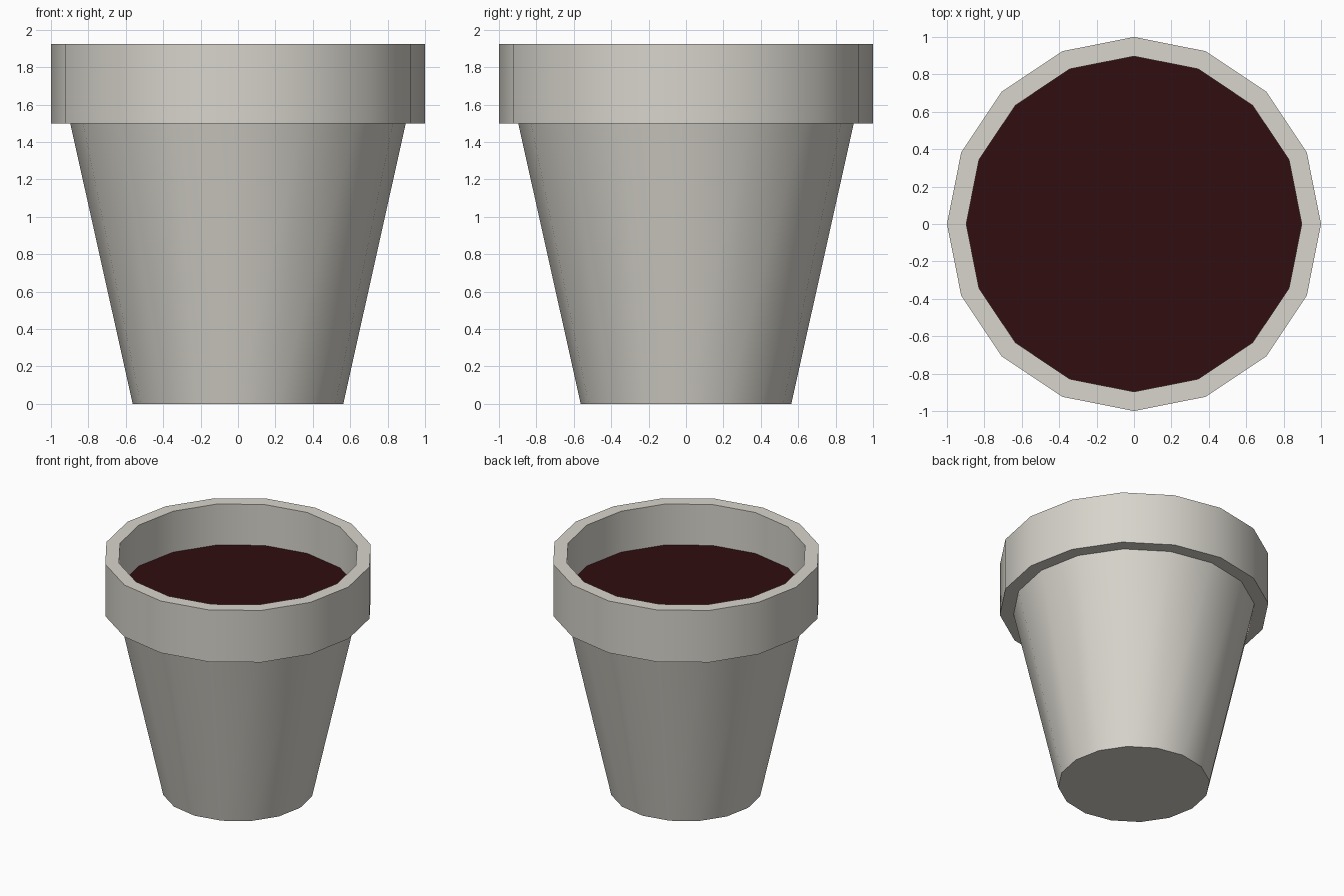
import bpy, bmesh, math

if "Cube" in bpy.data.objects:
    bpy.data.objects.remove(bpy.data.objects["Cube"])

SIDES = 16


def material(name, rgb):
    m = bpy.data.materials.new(name)
    m.diffuse_color = (*rgb, 1.0)
    m.use_nodes = True
    m.node_tree.nodes["Principled BSDF"].inputs["Base Color"].default_value = m.diffuse_color
    return m


def lathe(name, profile, mat, cap_bottom=False):
    """Spin a (radius, z) profile into a 16-sided shell."""
    bm = bmesh.new()
    rings = []
    for r, z in profile:
        rings.append([bm.verts.new((r * math.cos(2 * math.pi * i / SIDES),
                                    r * math.sin(2 * math.pi * i / SIDES), z))
                      for i in range(SIDES)])
    for a, b in zip(rings, rings[1:]):
        for i in range(SIDES):
            j = (i + 1) % SIDES
            bm.faces.new((a[i], a[j], b[j], b[i]))
    if cap_bottom:
        bm.faces.new(rings[0][::-1])
    if len(rings) == 1:
        bm.faces.new(rings[0])
    me = bpy.data.meshes.new(name)
    bm.to_mesh(me)
    bm.free()
    me.materials.append(mat)
    ob = bpy.data.objects.new(name, me)
    bpy.context.collection.objects.link(ob)
    bpy.ops.object.select_all(action='DESELECT')
    ob.select_set(True)
    bpy.context.view_layer.objects.active = ob
    bpy.ops.object.shade_smooth_by_angle(angle=math.radians(30))
    return ob


grey = material("pale warm grey", (0.68, 0.66, 0.60))
soil = material("dark brown soil", (0.03, 0.004, 0.005))

# Pot: tapered body, overhanging rim and inner wall down to the soil
lathe("pot", [(0.563, 0), (0.897, 1.50), (1.0, 1.50), (1.0, 1.925),
              (0.897, 1.925), (0.897, 1.59)], grey, cap_bottom=True)

# Soil disc closing the pot
lathe("soil", [(0.897, 1.59)], soil)
